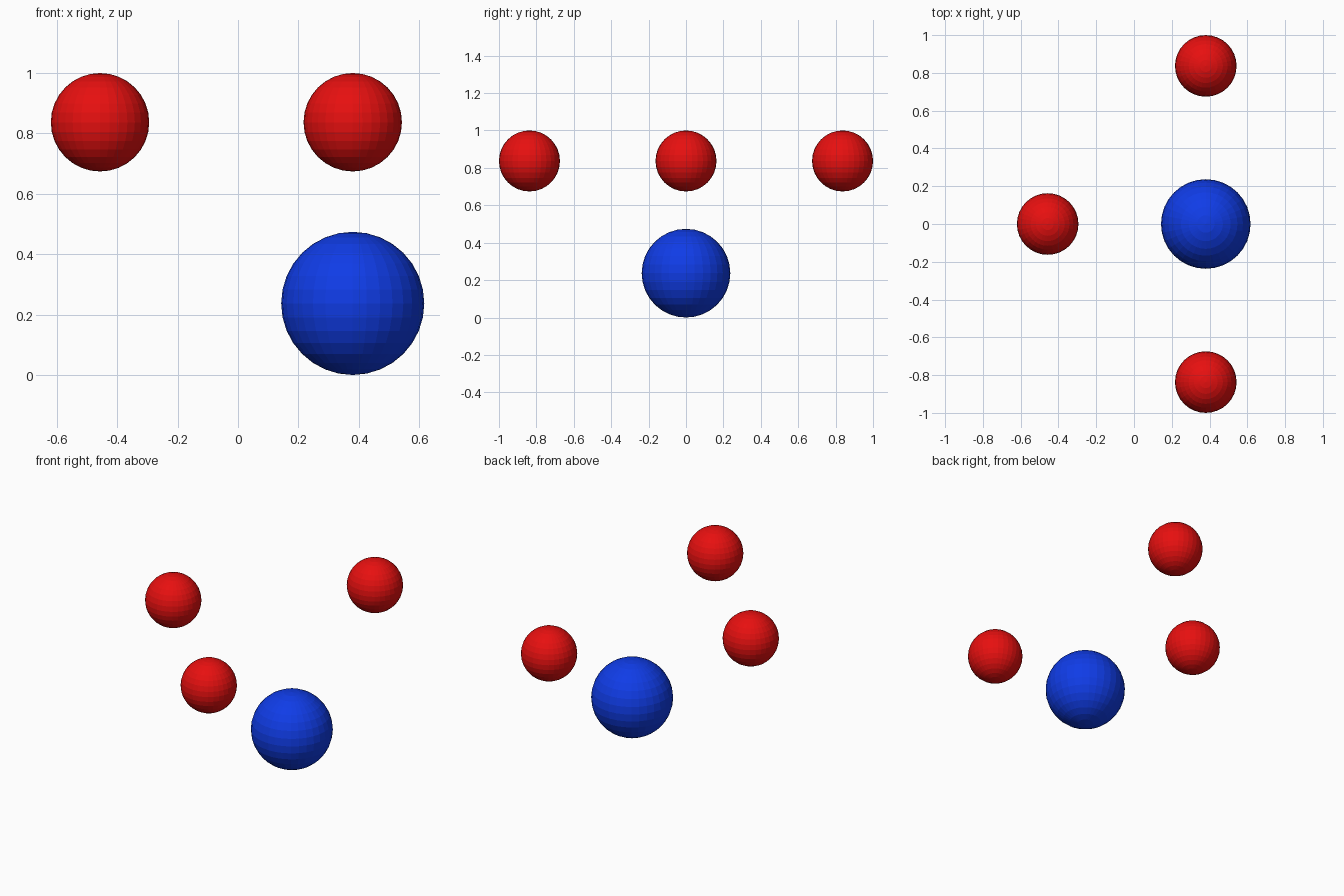
import bpy

if "Cube" in bpy.data.objects:
    bpy.data.objects.remove(bpy.data.objects["Cube"])


def make_material(name, colour):
    mat = bpy.data.materials.new(name)
    mat.diffuse_color = (*colour, 1.0)
    mat.use_nodes = True
    mat.node_tree.nodes["Principled BSDF"].inputs["Base Color"].default_value = mat.diffuse_color
    return mat


def ball(name, location, radius, mat):
    # Flat-faced ball
    bpy.ops.mesh.primitive_uv_sphere_add(
        segments=32, ring_count=16, radius=radius, location=location)
    obj = bpy.context.object
    obj.name = name
    obj.data.materials.append(mat)
    return obj


red = make_material("red", (0.8, 0.005, 0.005))
blue = make_material("blue", (0.005, 0.045, 0.8))

SMALL, LARGE = 0.163, 0.237
CENTRE_X = 0.38
UPPER_Z = 1.0 - SMALL
SPREAD = 1.0 - SMALL

# Large lower ball
ball("large_blue_ball", (CENTRE_X, 0, LARGE), LARGE, blue)

# Three small balls around it, one left and a pair front and back
ball("left_red_ball", (CENTRE_X - SPREAD, 0, UPPER_Z), SMALL, red)
for side, label in ((-1, "front"), (1, "back")):
    ball(label + "_red_ball", (CENTRE_X, side * SPREAD, UPPER_Z), SMALL, red)
